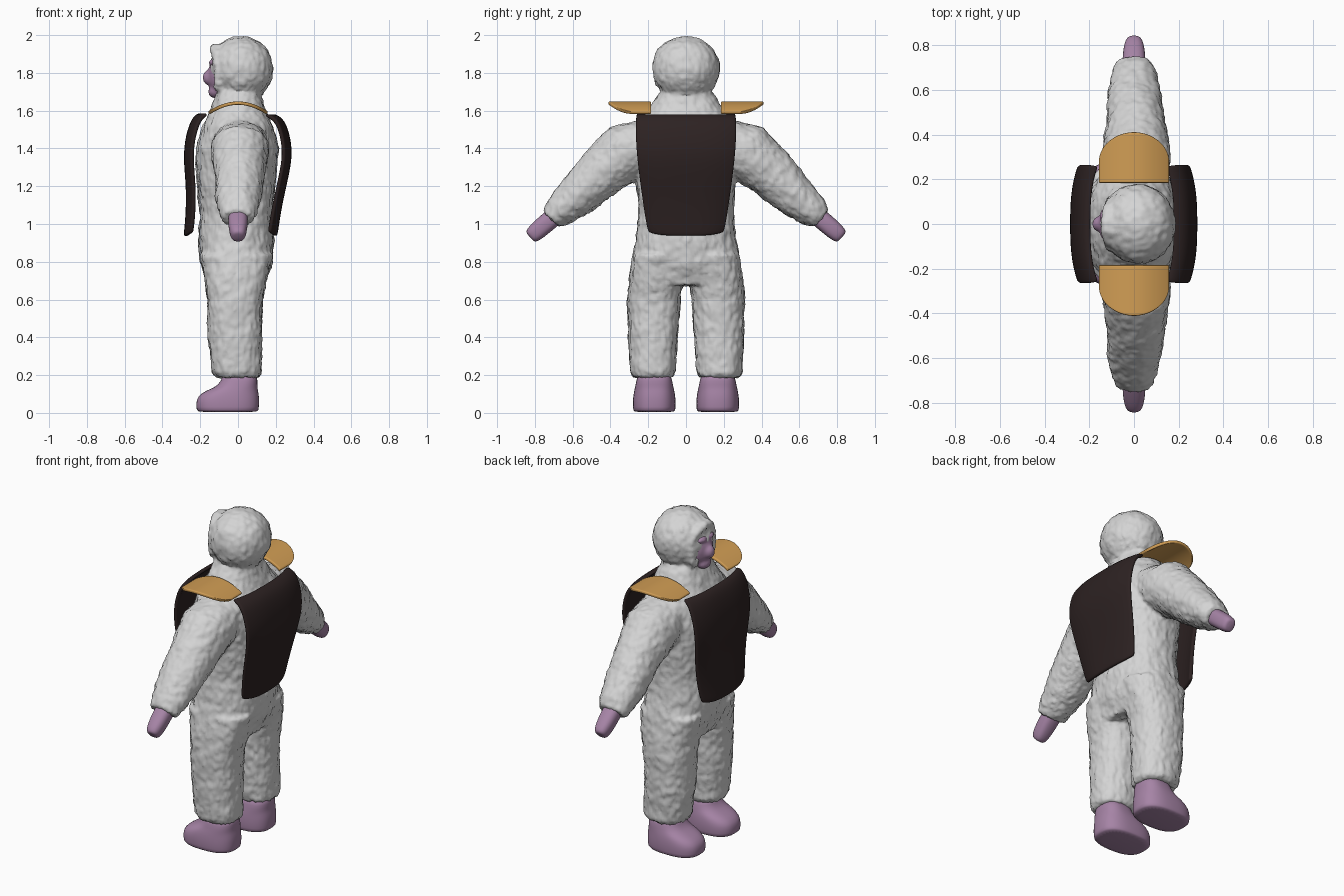
import bpy, bmesh, math
from mathutils import Vector, Matrix, noise

cube = bpy.data.objects.get("Cube")
if cube:
    bpy.data.objects.remove(cube)


def material(name, rgb):
    m = bpy.data.materials.new(name)
    m.use_nodes = True
    m.diffuse_color = (*rgb, 1)
    bsdf = m.node_tree.nodes["Principled BSDF"]
    bsdf.inputs["Base Color"].default_value = (*rgb, 1)
    bsdf.inputs["Roughness"].default_value = 0.8
    return m


FUR = material("pale grey fur", (0.66, 0.66, 0.66))
SKIN = material("mauve skin", (0.38, 0.23, 0.38))
GOLD = material("ochre gold", (0.64, 0.34, 0.09))
DARK = material("dark brown leather", (0.026, 0.016, 0.016))


def finish(name, bm, mat):
    bmesh.ops.recalc_face_normals(bm, faces=bm.faces)
    for f in bm.faces:
        f.smooth = True
    mesh = bpy.data.meshes.new(name)
    bm.to_mesh(mesh)
    bm.free()
    mesh.materials.append(mat)
    ob = bpy.data.objects.new(name, mesh)
    bpy.context.collection.objects.link(ob)
    return ob


def add_subsurf(ob, levels):
    mod = ob.modifiers.new("Subdivision", 'SUBSURF')
    mod.levels = mod.render_levels = levels


def loft(bm, rings, u=(1, 0, 0), v=(0, 1, 0), n=24, power=2.0):
    """Closed tube through (center, half_u, half_v) super-ellipse rings."""
    u, v = Vector(u), Vector(v)
    loops = []
    for center, ru, rv in rings:
        loop = []
        for i in range(n):
            a = math.tau * i / n
            c, s = math.cos(a), math.sin(a)
            cu = math.copysign(abs(c) ** (2 / power), c) * ru
            cv = math.copysign(abs(s) ** (2 / power), s) * rv
            loop.append(bm.verts.new(Vector(center) + u * cu + v * cv))
        loops.append(loop)
    for a, b in zip(loops, loops[1:]):
        for i in range(n):
            j = (i + 1) % n
            bm.faces.new((a[i], a[j], b[j], b[i]))
    bm.faces.new(loops[0][::-1])
    bm.faces.new(loops[-1])


def ball(bm, center, radii, subdivisions=3):
    m = Matrix.Translation(center) @ Matrix.Diagonal((*radii, 1))
    bmesh.ops.create_icosphere(bm, subdivisions=subdivisions, radius=1, matrix=m)


def fuse(ob, voxel, smooth):
    """Merge the overlapping volumes of an object into one soft skin."""
    rm = ob.modifiers.new("Remesh", 'REMESH')
    rm.mode, rm.voxel_size, rm.use_smooth_shade = 'VOXEL', voxel, True
    sm = ob.modifiers.new("Smooth", 'SMOOTH')
    sm.iterations, sm.factor = smooth, 0.5
    bpy.context.view_layer.update()
    dg = bpy.context.evaluated_depsgraph_get()
    mesh = bpy.data.meshes.new_from_object(ob.evaluated_get(dg))
    ob.modifiers.clear()
    ob.data = mesh
    mesh.shade_smooth()


ARM = Vector((0, 0.75, -0.66)).normalized()


def arm_rings(s, rows):
    return [((x, s * y, z), ru, rv) for x, y, z, ru, rv in rows]


# Furry body: torso, legs, arms, head and hood rim fused together
bm = bmesh.new()
torso = [(0.68, -0.01, 0.15, 0.27), (0.80, -0.01, 0.19, 0.29), (0.92, -0.01, 0.20, 0.265),
         (1.05, -0.01, 0.19, 0.25), (1.20, -0.01, 0.205, 0.26), (1.40, -0.005, 0.22, 0.27),
         (1.52, 0, 0.185, 0.265), (1.59, 0, 0.15, 0.21), (1.65, 0, 0.13, 0.17), (1.72, 0, 0.11, 0.12)]
loft(bm, [((x, 0, z), rx, ry) for z, x, rx, ry in torso], power=2.3)
legs = [(0.19, 0, 0.175, 0.115, 0.105), (0.22, -0.005, 0.177, 0.13, 0.12), (0.40, -0.017, 0.175, 0.14, 0.13),
        (0.60, -0.017, 0.17, 0.145, 0.14), (0.72, -0.01, 0.16, 0.165, 0.14), (0.84, -0.01, 0.14, 0.19, 0.14)]
arms = [(0.01, 0.17, 1.45, 0.14, 0.13), (0.01, 0.30, 1.395, 0.155, 0.158), (0.01, 0.455, 1.27, 0.13, 0.132),
        (0, 0.58, 1.145, 0.12, 0.112), (0, 0.67, 1.07, 0.10, 0.085), (0, 0.715, 1.03, 0.085, 0.06)]
for s in (1, -1):
    loft(bm, [((x, s * y, z), rx, ry) for z, x, y, rx, ry in legs], power=2.3)
    loft(bm, arm_rings(s, arms), v=(0, s * -ARM.z, ARM.y))
ball(bm, (0.018, 0, 1.823), (0.166, 0.178, 0.172), 4)
for i in range(19):
    a = math.radians(-35 + 250 * i / 18)
    ball(bm, (-0.105 + 0.012 * math.cos(2 * a), 0.102 * math.cos(a), 1.80 + 0.13 * math.sin(a)),
         (0.034, 0.027, 0.028), 2)
body = finish("fur_body", bm, FUR)
fuse(body, 0.011, 4)

# Tousle the fur with broad lumps and fine tufts
bm = bmesh.new()
bm.from_mesh(body.data)
bm.normal_update()
moves = []
for vert in bm.verts:
    p = vert.co
    lump = noise.noise(p * 11)
    tuft = noise.noise(Vector((p.x * 38, p.y * 38, p.z * 26)))
    strand = abs(noise.noise(Vector((p.x * 60, p.y * 60, p.z * 30)) + Vector((7, 3, 1))))
    d = 0.005 * lump + 0.006 * tuft + 0.006 * strand
    moves.append(p + vert.normal * d + Vector((0, 0, -0.006 * strand)))
for vert, co in zip(bm.verts, moves):
    vert.co = co
bm.to_mesh(body.data)
bm.free()

# Bare face with brow, nose and chin
bm = bmesh.new()
ball(bm, (-0.05, 0, 1.785), (0.112, 0.105, 0.13))
ball(bm, (-0.15, 0, 1.775), (0.038, 0.036, 0.042))
ball(bm, (-0.12, 0, 1.70), (0.038, 0.05, 0.035))
for s in (1, -1):
    ball(bm, (-0.125, s * 0.035, 1.855), (0.03, 0.04, 0.02))
face = finish("face", bm, SKIN)
fuse(face, 0.009, 5)

# Feet and hands
feet = [(0.004, -0.055, 0.155, 0.105), (0.012, -0.055, 0.165, 0.112), (0.05, -0.055, 0.167, 0.114),
        (0.085, -0.052, 0.164, 0.112), (0.115, -0.035, 0.142, 0.107), (0.135, -0.01, 0.113, 0.102),
        (0.165, 0.008, 0.096, 0.096), (0.22, 0.01, 0.09, 0.085)]
hands = [(0, 0.66, 1.07, 0.05, 0.05), (0, 0.715, 1.025, 0.053, 0.05), (0, 0.765, 0.983, 0.05, 0.05),
         (0, 0.805, 0.948, 0.043, 0.046), (0, 0.821, 0.934, 0.034, 0.038), (0, 0.826, 0.929, 0.022, 0.026)]
for side, s in (("right", 1), ("left", -1)):
    bm = bmesh.new()
    loft(bm, [((x, s * 0.168, z), rx, ry) for z, x, rx, ry in feet], n=32, power=2.6)
    add_subsurf(finish(side + "_foot", bm, SKIN), 1)
    bm = bmesh.new()
    loft(bm, arm_rings(s, hands), v=(0, s * -ARM.z, ARM.y), power=2.5)
    add_subsurf(finish(side + "_hand", bm, SKIN), 1)


def sheet(name, rows, mat, thickness, inward):
    """Curved panel from a grid of points, thickened towards a direction."""
    bm = bmesh.new()
    grid = [[bm.verts.new(p) for p in row] for row in rows]
    for a, b in zip(grid, grid[1:]):
        for i in range(len(a) - 1):
            bm.faces.new((a[i], a[i + 1], b[i + 1], b[i]))
    bmesh.ops.recalc_face_normals(bm, faces=bm.faces)
    bm.normal_update()
    if sum((f.normal for f in bm.faces), Vector()).dot(Vector(inward)) > 0:
        bmesh.ops.reverse_faces(bm, faces=bm.faces)
    back = bmesh.ops.solidify(bm, geom=bm.faces[:], thickness=thickness)
    ob = finish(name, bm, mat)
    add_subsurf(ob, 2)
    return ob


# Chest and back panels: rows of height, depth and half width
chest = [(1.592, 0.20, 0.262), (1.57, 0.243, 0.268), (1.47, 0.278, 0.27), (1.35, 0.291, 0.262),
         (1.20, 0.274, 0.245), (1.05, 0.277, 0.224), (0.96, 0.286, 0.21), (0.935, 0.288, 0.20)]
spine = [(1.588, 0.18, 0.262), (1.565, 0.24, 0.268), (1.48, 0.274, 0.27), (1.37, 0.290, 0.264),
         (1.25, 0.268, 0.25), (1.10, 0.233, 0.23), (0.96, 0.212, 0.21), (0.935, 0.208, 0.20)]
STEPS = [-1, -0.93, -0.75, -0.5, -0.25, 0, 0.25, 0.5, 0.75, 0.93, 1]
for name, s, profile in (("chest_panel", -1, chest), ("back_panel", 1, spine)):
    rows = []
    for z, x, w in profile:
        lift = 0.018 if z < 1.0 else 0
        rows.append([(s * (x - 0.035 * abs(t) ** 3), w * t, z + lift * t ** 4) for t in STEPS])
    sheet(name, rows, DARK, 0.022, (-s, 0, 0))

# Arched shoulder guards with a rounded outer edge
for side, s in (("right", 1), ("left", -1)):
    rows = []
    for k in (0, 0.04, 0.25, 0.5, 0.75, 0.96, 1):
        row = []
        for t in STEPS:
            x = 0.16 * t
            outer = 0.285 + 0.128 * math.sqrt(max(0, 1 - t * t))
            row.append((x, s * (0.184 + (outer - 0.184) * k), 1.65 - 0.055 * t * t))
        rows.append(row)
    sheet(side + "_shoulder_guard", rows, GOLD, 0.018, (0, 0, -1))
